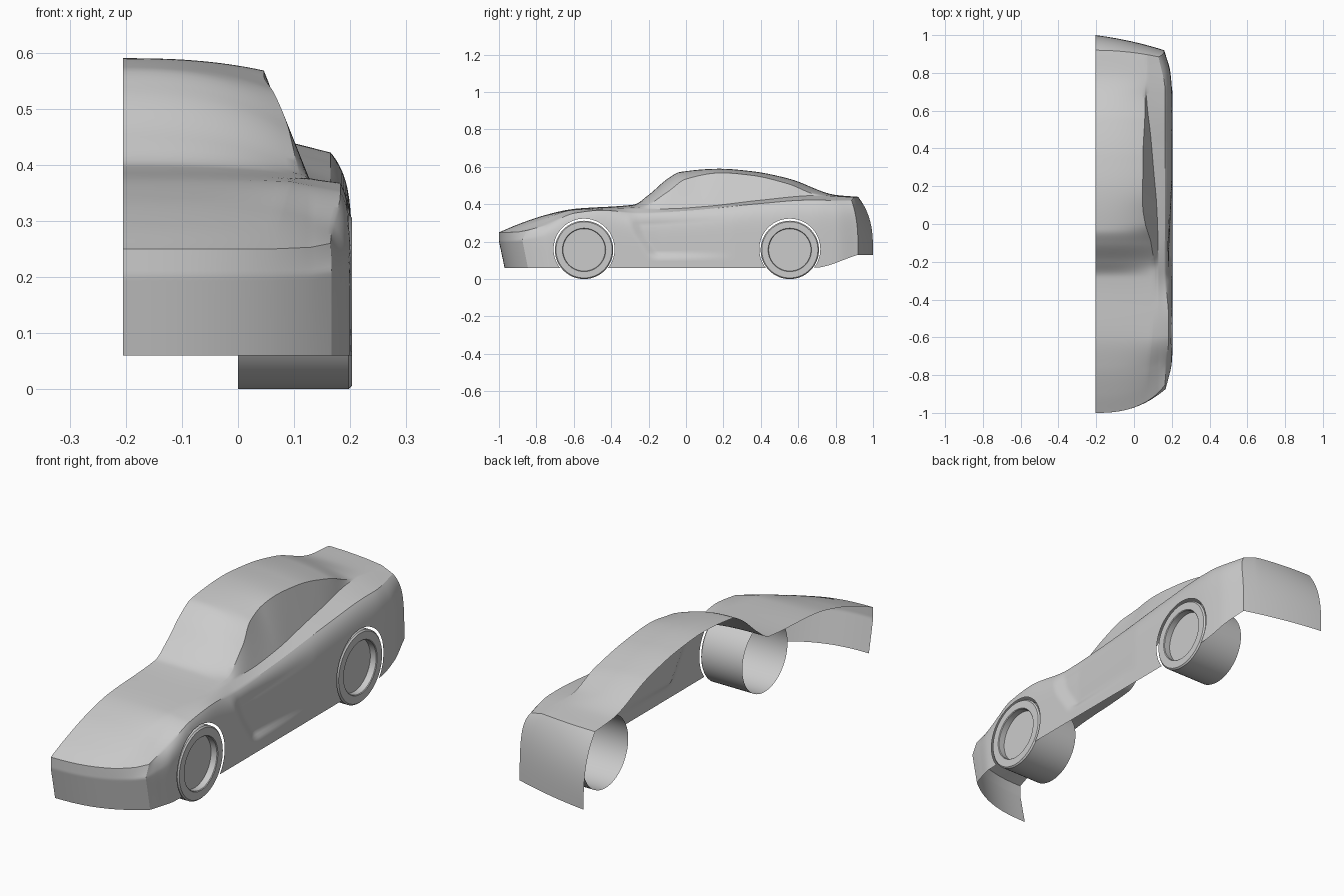
import bpy, bmesh, math
from math import sqrt, hypot

if "Cube" in bpy.data.objects:
    bpy.data.objects.remove(bpy.data.objects["Cube"])

paint = bpy.data.materials.new("light_grey")
paint.use_nodes = True
grey = (0.6, 0.6, 0.6, 1)
paint.diffuse_color = grey
paint.node_tree.nodes["Principled BSDF"].inputs["Base Color"].default_value = grey

CENTRE = -0.205
WHEELS = {"front": -0.545, "rear": 0.555}
ARCH_RADIUS, ARCH_Z = 0.163, 0.16
FRONT, REAR = -1.0, 0.92


def clamp(v):
    return max(0.0, min(1.0, v))


def curve(*pts):
    """Smooth curve through points that never overshoots them."""
    xs, ys = zip(*pts)
    slope = [(ys[i + 1] - ys[i]) / (xs[i + 1] - xs[i]) for i in range(len(xs) - 1)]
    tangent = [slope[0]]
    for a, b in zip(slope, slope[1:]):
        tangent.append(2 * a * b / (a + b) if a * b > 0 else 0.0)
    tangent.append(slope[-1])

    def value(x):
        i = 0
        while i < len(slope) - 1 and x > xs[i + 1]:
            i += 1
        w = xs[i + 1] - xs[i]
        s = clamp((x - xs[i]) / w)
        r = 1 - s
        return (ys[i] * r * r * (1 + 2 * s) + ys[i + 1] * s * s * (3 - 2 * s)
                + w * s * r * (tangent[i] * r - tangent[i + 1] * s))
    return value


# Long lines of the body: centre, roof rail, belt, shoulder and flank
centre_z = curve((-1, .25), (-.9, .292), (-.75, .343), (-.6, .375), (-.28, .398), (-.2, .45),
                 (-.1, .535), (-.03, .573), (.18, .59), (.35, .577), (.55, .537), (.8, .45), (.92, .44))
rail_x = curve((-1, .06), (-.27, .11), (-.1, .09), (0, .06), (.1, .046), (.35, .047), (.6, .058), (.92, .06))
rail_z = curve((-1, .25), (-.8, .318), (-.6, .37), (-.24, .385), (-.1, .465), (0, .535),
               (.19, .568), (.35, .555), (.55, .508), (.7, .452), (.92, .437))
belt_x = curve((-1, .13), (-.1, .127), (.1, .12), (.25, .107), (.45, .09), (.7, .066), (.92, .07))
belt_z = curve((-1, .253), (-.8, .305), (-.6, .363), (-.4, .376), (-.1, .376), (.1, .388), (.4, .422),
               (.7, .447), (.92, .436))
shoulder_x = curve((-1, .165), (-.85, .167), (-.65, .182), (-.5, .183), (-.25, .165), (.7, .165), (.92, .13))
shoulder_z = curve((-1, .26), (-.85, .287), (-.6, .352), (-.45, .368), (-.25, .352), (0, .365),
                   (.4, .404), (.65, .422), (.92, .42))
flank_x = curve((-1, .167), (-.92, .183), (-.8, .2), (-.6, .203), (.65, .203), (.8, .193), (.92, .16))
bottom_z = curve((-1, .06), (.68, .06), (.92, .13))
door_edge = curve((.06, -.18), (.12, -.2), (.25, -.28), (.345, -.31))


def place(t, x, z, u, h):
    """Bend the ends of the body in plan and lean them in profile."""
    nose = clamp((-.6 - t) / .4)
    tail = clamp((t - .7) / .22)
    y = t + nose * (.125 * u ** 2.5 + .03 * clamp((h - .25) / .75) + .025 * u ** 8 * clamp(1 - h * 4))
    y += tail * ((.08 - .045 * u) * (1 - (1 - h) ** 3) - .035 * u * u)
    return (x, y, z)


def flank(t, h):
    """Point on the side, h running from shoulder to sill."""
    x = shoulder_x(t) + (flank_x(t) - shoulder_x(t)) * (1 - (1 - h) ** 8)
    z = shoulder_z(t) + (bottom_z(t) - shoulder_z(t)) * h
    hollow = clamp((t - door_edge(z)) / .05) * clamp((.25 - t) / .4)
    hollow *= clamp((z - .11) / .03) * clamp(h * 5)
    return x - .018 * hollow, z


def crown(t):
    """Section from the centre line out to the shoulder."""
    cx, cz, rx, rz = CENTRE, centre_z(t), rail_x(t), rail_z(t)
    bx, bz, sx, sz = belt_x(t), belt_z(t), shoulder_x(t), shoulder_z(t)
    pts = []
    for i in range(16):
        f = i / 16
        pts.append((cx + (rx - cx) * f, cz + (rz - cz) * f ** 2.5))
    for i in range(8):
        f = i / 8
        pts.append((rx + (bx - rx) * f, rz + (bz - rz) * f))
    for i in range(7):
        f = i / 6
        pts.append((bx + (sx - bx) * f, bz + (sz - bz) * f))
    return [(x, z, (x - cx) / (sx - cx)) for x, z in pts]


def surface(name, rows, trim=None):
    bm = bmesh.new()
    grid = [[bm.verts.new(p) for p in row] for row in rows]
    for a, b in zip(grid, grid[1:]):
        for j in range(len(a) - 1):
            bm.faces.new((a[j], a[j + 1], b[j + 1], b[j]))
    bmesh.ops.remove_doubles(bm, verts=bm.verts, dist=1e-5)
    if trim:
        trim(bm)
    mesh = bpy.data.meshes.new(name)
    bm.to_mesh(mesh)
    bm.free()
    mesh.materials.append(paint)
    obj = bpy.data.objects.new(name, mesh)
    bpy.context.collection.objects.link(obj)
    bpy.ops.object.select_all(action='DESELECT')
    obj.select_set(True)
    bpy.context.view_layer.objects.active = obj
    bpy.ops.object.shade_smooth_by_angle(angle=math.radians(30))
    return obj


def cut_arches(bm):
    """Remove the wheel openings and round their rims."""
    for wy in WHEELS.values():
        inside = []
        for f in bm.faces:
            c = f.calc_center_median()
            if c.x > .15 and hypot(c.y - wy, c.z - ARCH_Z) < ARCH_RADIUS:
                inside.append(f)
        gone = set(inside)
        rim = {v for f in inside for v in f.verts if any(g not in gone for g in v.link_faces)}
        bmesh.ops.delete(bm, geom=inside, context='FACES')
        for v in rim:
            dy, dz = v.co.y - wy, v.co.z - ARCH_Z
            if v.co.z < .0605:
                v.co.y = wy + math.copysign(sqrt(ARCH_RADIUS ** 2 - dz * dz), dy)
            else:
                k = ARCH_RADIUS / hypot(dy, dz)
                v.co.y, v.co.z = wy + dy * k, ARCH_Z + dz * k


# Body shell: bonnet, cabin, deck and side in one loft
STATIONS, SIDE = 144, 30
rows = []
for i in range(STATIONS + 1):
    t = FRONT + (REAR - FRONT) * i / STATIONS
    row = [place(t, x, z, u, 0) for x, z, u in crown(t)]
    for k in range(1, SIDE + 1):
        h = (k / SIDE) ** 1.2
        x, z = flank(t, h)
        row.append(place(t, x, z, 1, h))
    rows.append(row)
surface("body_shell", rows, cut_arches)


# Nose and tail panels hang from the ends of the loft
def end_panel(name, t):
    rows = []
    for k in range(SIDE + 1):
        h = (k / SIDE) ** 1.2
        spread = flank(t, h)[0] - shoulder_x(t)
        rows.append([place(t, x + spread * u, z + (bottom_z(t) - z) * h, u, h) for x, z, u in crown(t)])
    surface(name, rows[::-1] if t < 0 else rows)


end_panel("nose_panel", FRONT)
end_panel("tail_panel", REAR)

# Wheels: open-backed drums with a recessed disc
TYRE = .156
profile = [(0, TYRE), (.197, TYRE), (.203, .15), (.203, .116), (.2, .113), (.172, .113), (.172, 0)]
for name, wy in WHEELS.items():
    rows = []
    for i in range(65):
        a = -math.tau * i / 64
        rows.append([(x, wy + r * math.cos(a), TYRE + r * math.sin(a)) for x, r in profile])
    surface(name + "_wheel", rows)
